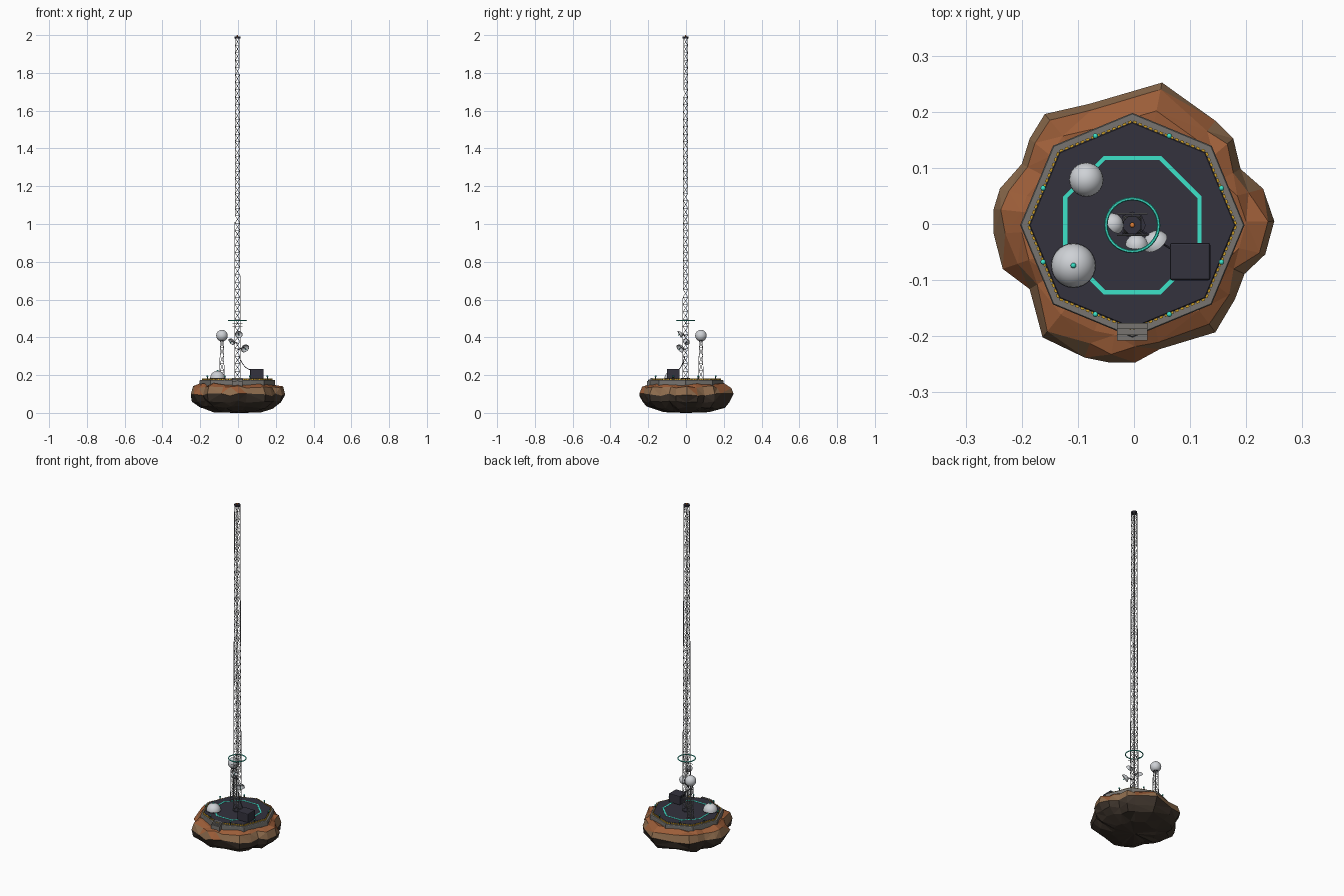
import bpy, bmesh, math, random
from mathutils import Vector, Matrix

random.seed(4)
if "Cube" in bpy.data.objects:
    bpy.data.objects.remove(bpy.data.objects["Cube"], do_unlink=True)

CX, CY = -0.003, -0.002   # centre of the deck
DECK = 0.182              # walking level


def material(name, r, g, b):
    m = bpy.data.materials.new(name)
    m.use_nodes = True
    m.diffuse_color = (r, g, b, 1)
    m.node_tree.nodes["Principled BSDF"].inputs["Base Color"].default_value = (r, g, b, 1)
    return m


ORANGE = material("orange rock", 0.33, 0.11, 0.04)
TAN = material("tan rock", 0.27, 0.15, 0.075)
DARK = material("dark rock", 0.046, 0.033, 0.024)
NAVY = material("dark deck", 0.033, 0.032, 0.048)
GREY = material("grey concrete", 0.185, 0.175, 0.16)
TEAL = material("teal light", 0.045, 0.76, 0.58)
WHITE = material("white shell", 0.62, 0.64, 0.67)
YELLOW = material("hazard yellow", 0.65, 0.36, 0.02)
STEEL = material("pale steel", 0.29, 0.29, 0.3)
LAMP = material("orange lamp", 0.9, 0.25, 0.04)


def finish(name, bm, *mats, smooth=False):
    me = bpy.data.meshes.new(name)
    bmesh.ops.recalc_face_normals(bm, faces=bm.faces)
    bm.to_mesh(me)
    bm.free()
    for m in mats:
        me.materials.append(m)
    ob = bpy.data.objects.new(name, me)
    bpy.context.collection.objects.link(ob)
    if smooth:
        bpy.ops.object.select_all(action='DESELECT')
        ob.select_set(True)
        bpy.context.view_layer.objects.active = ob
        bpy.ops.object.shade_smooth_by_angle(angle=math.radians(40))
    return ob


def lathe(name, profile, mat, at=(CX, CY, 0), segs=8, turn=0.0, smooth=False, closed=False, aim=None):
    """Turn a (radius, height) profile around its axis, optionally aimed along a direction."""
    bm = bmesh.new()
    rings = []
    for r, z in profile:
        if r == 0:
            rings.append([bm.verts.new((0, 0, z))] * segs)
        else:
            rings.append([bm.verts.new((r * math.cos(turn + math.tau * i / segs),
                                        r * math.sin(turn + math.tau * i / segs), z)) for i in range(segs)])
    pairs = list(zip(rings, rings[1:] + rings[:1])) if closed else list(zip(rings, rings[1:]))
    for lo, hi in pairs:
        for i in range(segs):
            j = (i + 1) % segs
            bm.faces.new(list(dict.fromkeys([lo[i], lo[j], hi[j], hi[i]])))
    if aim:
        bm.transform(Vector(aim).to_track_quat('Z', 'Y').to_matrix().to_4x4())
    bm.transform(Matrix.Translation(at))
    return finish(name, bm, mat, smooth=smooth)


def dome_profile(r, start=-90, steps=12):
    out = []
    for i in range(steps + 1):
        a = math.radians(start + (90 - start) * i / steps)
        out.append((0 if abs(math.cos(a)) < 1e-5 else r * math.cos(a), r * math.sin(a)))
    return out


def ball(name, r, at, mat, segs=24, steps=12):
    return lathe(name, dome_profile(r, steps=steps), mat, at, segs, smooth=True)


def strut(bm, a, b, r=0.0012, sides=4):
    a, b = Vector(a), Vector(b)
    m = Matrix.Translation((a + b) / 2) @ (b - a).to_track_quat('Z', 'Y').to_matrix().to_4x4()
    bmesh.ops.create_cone(bm, cap_ends=True, segments=sides, radius1=r, radius2=r,
                          depth=(b - a).length, matrix=m)


def box(bm, centre, size, angle=0.0):
    m = Matrix.Translation(centre) @ Matrix.Rotation(angle, 4, 'Z') @ Matrix.Diagonal((*size, 1))
    bmesh.ops.create_cube(bm, size=1, matrix=m)


def lattice(name, x, y, z0, z1, w0, w1, bays, r):
    """Square tower with zigzag braces, tapering from half-width w0 to w1."""
    bm = bmesh.new()

    def corner(k, i):
        t = k / bays
        w = w0 + (w1 - w0) * t
        sx, sy = ((-1, -1), (1, -1), (1, 1), (-1, 1))[i % 4]
        return Vector((x + sx * w, y + sy * w, z0 + (z1 - z0) * t))
    for i in range(4):
        strut(bm, corner(0, i), corner(bays, i), r * 1.5)
        for k in range(bays):
            strut(bm, corner(k, i + k % 2), corner(k + 1, i + (k + 1) % 2), r)
            strut(bm, corner(k + 1, i), corner(k + 1, i + 1), r)
    return finish(name, bm, STEEL)


# Faceted rock: one irregular outline scaled through stacked rings
outline = [(0.25, 0.005), (0.23, 0.063), (0.19, 0.098), (0.177, 0.152), (0.145, 0.184), (0.05, 0.252),
           (-0.08, 0.214), (-0.159, 0.196), (-0.186, 0.152), (-0.2, 0.107), (-0.239, 0.063), (-0.25, 0.027),
           (-0.25, -0.018), (-0.234, -0.08), (-0.186, -0.116), (-0.163, -0.202), (-0.088, -0.238),
           (-0.043, -0.247), (0.002, -0.247), (0.046, -0.223), (0.145, -0.193), (0.18, -0.134),
           (0.197, -0.089), (0.234, -0.054)]
bm = bmesh.new()
rings = []
for scale, z in [(0.5, 0.008), (0.82, 0.03), (0.95, 0.06), (1.0, 0.096), (0.93, 0.138), (0.8, 0.152)]:
    ring = []
    for x, y in outline:
        s = scale if scale in (1.0, 0.8) else scale * random.uniform(0.95, 1.03)
        ring.append(bm.verts.new((x * s, y * s, z + random.uniform(-0.007, 0.007))))
    rings.append(ring)
n = len(outline)
for lo, hi in zip(rings, rings[1:]):
    for i in range(n):
        bm.faces.new((lo[i], lo[(i + 1) % n], hi[(i + 1) % n], hi[i]))
for ring, z in ((rings[0], 0.0), (rings[-1], 0.153)):
    tip = bm.verts.new((0, 0, z))
    for i in range(n):
        bm.faces.new((ring[i], ring[(i + 1) % n], tip))
bmesh.ops.triangulate(bm, faces=bm.faces)
bmesh.ops.recalc_face_normals(bm, faces=bm.faces)
for f in bm.faces:   # dark underside, tan flanks, orange top
    low = f.normal.z < 0 or f.calc_center_median().z < 0.09
    f.material_index = 2 if low else (0 if f.normal.z > random.uniform(0.4, 0.65) else 1)
finish("rock_island", bm, ORANGE, TAN, DARK)

# Octagonal deck with concrete rim
lathe("concrete_rim", [(0, 0.135), (0.2, 0.135), (0.2, 0.171), (0.198, 0.174), (0, 0.174)], GREY)
lathe("deck_plate", [(0, 0.17), (0.184, 0.17), (0.184, 0.18), (0.182, DECK), (0, DECK)], NAVY)
lathe("deck_light_line", [(0.1255, DECK - 0.002), (0.1335, DECK - 0.002), (0.1335, DECK + 0.001),
                          (0.1255, DECK + 0.001)], TEAL, turn=math.pi / 8, closed=True)

# Hazard dashes around the deck side, and a lamp on each edge
bm = bmesh.new()
for e in range(8):
    a, b = [Vector((CX + 0.1855 * math.cos(q), CY + 0.1855 * math.sin(q), 0.1775))
            for q in (e * math.pi / 4, (e + 1) * math.pi / 4)]
    d = b - a
    for k in range(14):
        box(bm, a + d * (k + 0.5) / 14, (0.0065, 0.004, 0.008), math.atan2(d.y, d.x))
    q = (e + 0.5) * math.pi / 4
    x, y = CX + 0.172 * math.cos(q), CY + 0.172 * math.sin(q)
    lathe("lamp_post", [(0, 0.175), (0.003, 0.175), (0.003, 0.192), (0, 0.192)], NAVY, (x, y, 0))
    ball("edge_lamp", 0.0048, (x, y, 0.194), TEAL, 10, 6)
finish("hazard_dashes", bm, YELLOW)

# Steps at the front
bm = bmesh.new()
for k in range(3):
    box(bm, (CX, -0.182 - k * 0.01, 0.17 - k * 0.008), (0.055, 0.011, 0.03))
finish("front_steps", bm, GREY)

# Main mast, cap and beacon
lathe("mast_base", [(0, 0.18), (0.024, 0.18), (0.024, 0.186), (0, 0.186)], NAVY)
lattice("main_mast", CX, CY, DECK, 1.985, 0.015, 0.0105, 46, 0.0012)
lathe("mast_cap", [(0, 1.983), (0.017, 1.983), (0.017, 1.993), (0, 1.993)], NAVY, turn=math.pi / 8)
ball("mast_beacon", 0.0045, (CX, CY, 1.9955), LAMP, 10, 6)

# Glowing ring, and antenna bars beneath it
bpy.ops.mesh.primitive_torus_add(major_segments=32, minor_segments=6, major_radius=0.047,
                                 minor_radius=0.003, location=(CX, CY, 0.49))
bpy.context.object.name = "mast_ring"
bpy.context.object.data.materials.append(TEAL)
bm = bmesh.new()
for y, z in ((0.02, 0.472), (-0.018, 0.455)):
    strut(bm, (CX - 0.027, CY + y, z), (CX + 0.027, CY + y, z), 0.0015)
    strut(bm, (CX, CY, z), (CX, CY + y, z), 0.0015)
finish("antenna_bars", bm, STEEL)

# Three dishes on arms, their rounded backs turned upward
for x, y, z, r, aim in [(0.034, -0.027, 0.345, 0.024, (0.45, -0.6, -0.5)),
                        (-0.031, 0.004, 0.38, 0.02, (-0.6, -0.4, -0.5)),
                        (0.004, -0.029, 0.418, 0.02, (0.05, -0.75, -0.4))]:
    at, d = Vector((x, y, z)), Vector(aim).normalized()
    bowl = [(0, -0.45), (0.35, -0.4), (0.7, -0.18), (0.92, 0.1), (1, 0.35),
            (0.94, 0.35), (0.7, -0.05), (0.35, -0.25), (0, -0.3)]
    lathe("dish", [(p * r, h * r) for p, h in bowl], WHITE, at, 20, smooth=True, aim=aim)
    ball("dish_feed", 0.003, at + d * r * 0.6, TEAL, 8, 6)
    bm = bmesh.new()
    strut(bm, at - d * r * 0.3, at + d * r * 0.6, 0.001)
    strut(bm, at - d * r * 0.2, (CX, CY, z - 0.012), 0.0025, 6)
    finish("dish_arm", bm, NAVY)

# Ball radome on a short tower
lattice("radome_tower", -0.085, 0.079, DECK, 0.385, 0.012, 0.009, 5, 0.0012)
lathe("radome_seat", [(0, 0.38), (0.014, 0.38), (0.014, 0.387), (0, 0.387)], NAVY, (-0.085, 0.079, 0), 12)
ball("ball_radome", 0.0305, (-0.085, 0.079, 0.409), WHITE)

# Ground dome
lathe("dome_base", [(0, 0.18), (0.04, 0.18), (0.04, 0.185), (0, 0.185)], NAVY, (-0.108, -0.074, 0), 24)
lathe("ground_dome", dome_profile(0.0395, 0, 8), WHITE, (-0.108, -0.074, 0.183), 28, smooth=True)
ball("dome_lamp", 0.005, (-0.108, -0.074, 0.2235), TEAL, 10, 6)

# Equipment cabinet and cable to the mast
bm = bmesh.new()
box(bm, (0.1, -0.067, 0.207), (0.072, 0.067, 0.052))
bmesh.ops.bevel(bm, geom=bm.edges[:], offset=0.004, segments=2, affect='EDGES', profile=0.5)
finish("equipment_cabinet", bm, NAVY)
bm = bmesh.new()
start, mid, end = Vector((0.075, -0.05, 0.228)), Vector((0.035, -0.025, 0.225)), Vector((0.004, -0.006, 0.3))
path = [start.lerp(mid, t / 8).lerp(mid.lerp(end, t / 8), t / 8) for t in range(9)]
for a, b in zip(path, path[1:]):
    strut(bm, a, b, 0.002, 6)
finish("cable", bm, NAVY)
